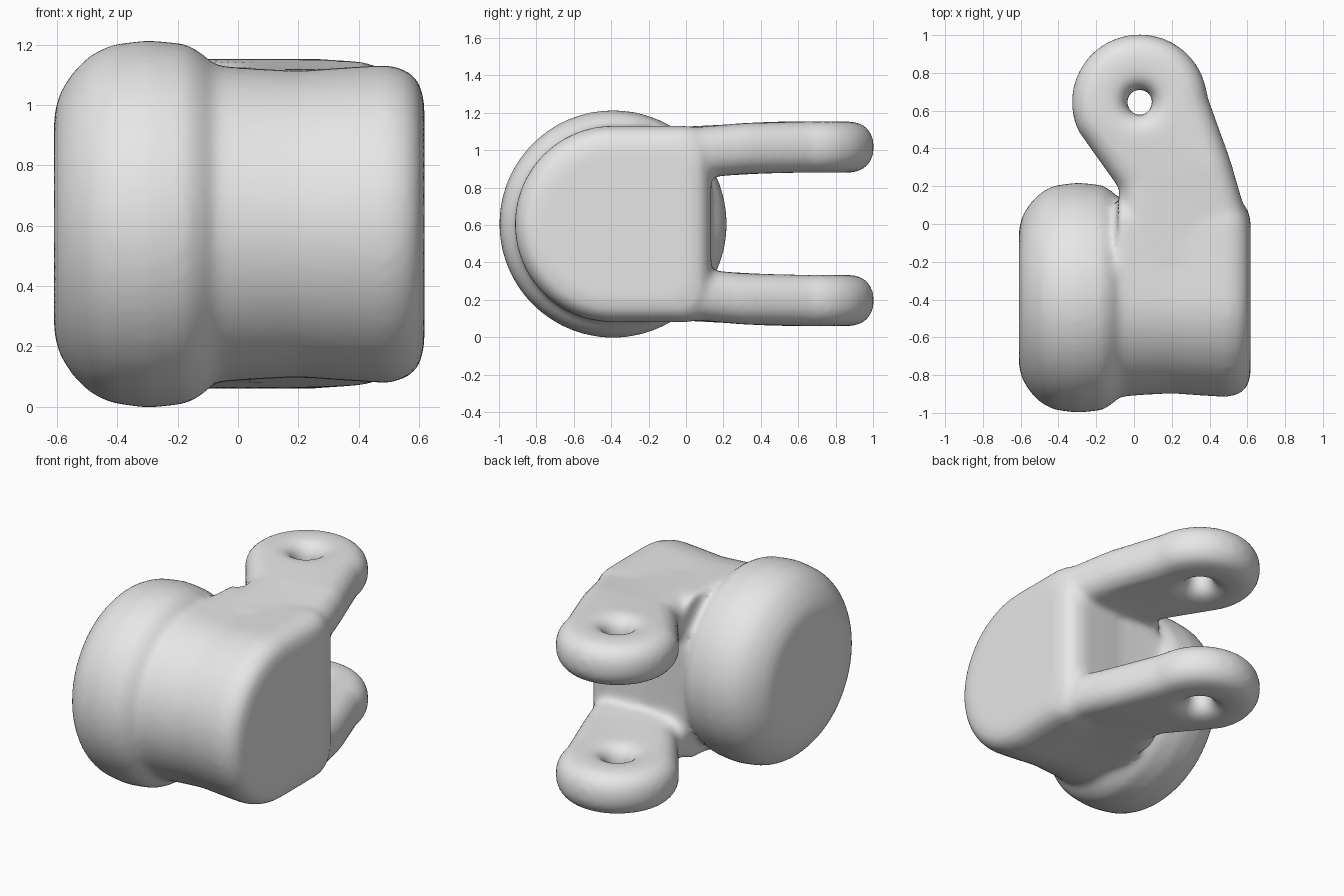
import bpy
import bmesh
from math import sin, cos, radians, pi
from mathutils import Vector

cube = bpy.data.objects.get("Cube")
if cube:
    bpy.data.objects.remove(cube, do_unlink=True)

AXIS_Y, AXIS_Z = -0.39, 0.605      # shared axis of drum and hub, along x

grey = bpy.data.materials.new("plain_grey")
grey.use_nodes = True
grey.diffuse_color = (0.8, 0.8, 0.8, 1)
grey.node_tree.nodes["Principled BSDF"].inputs["Base Color"].default_value = (0.8, 0.8, 0.8, 1)


def make_object(name, bm):
    bmesh.ops.recalc_face_normals(bm, faces=bm.faces)
    mesh = bpy.data.meshes.new(name)
    bm.to_mesh(mesh)
    bm.free()
    mesh.materials.append(grey)
    obj = bpy.data.objects.new(name, mesh)
    bpy.context.collection.objects.link(obj)
    return obj


def loft(name, profile, section):
    """Skin closed sections along x; profile holds (x, radius) pairs."""
    bm = bmesh.new()
    rings = [[bm.verts.new((x, AXIS_Y + y, AXIS_Z + z)) for y, z in section(r)]
             for x, r in profile]
    for a, b in zip(rings, rings[1:]):
        for i in range(len(a)):
            j = (i + 1) % len(a)
            bm.faces.new((a[i], a[j], b[j], b[i]))
    bm.faces.new(rings[0])
    bm.faces.new(rings[-1])
    return make_object(name, bm)


def circle(r, n=64):
    return [(r * cos(2 * pi * i / n), r * sin(2 * pi * i / n)) for i in range(n)]


def round_front(r, n=32, corner=0.13):
    """Half circle at the front, flat back with rounded corners."""
    front = [(-r * sin(pi * i / n), r * cos(pi * i / n)) for i in range(n + 1)]
    bend = [(r - corner + corner * sin(radians(a)), r - corner + corner * cos(radians(a)))
            for a in range(0, 91, 18)]
    return front + [(y, -z) for y, z in bend] + bend[::-1]


def arm(name, z0, z1):
    """Tapered lug with a rounded end and a flared eye."""
    centre = Vector((0.03, 0.645))
    arc = [centre + 0.36 * Vector((cos(radians(a)), sin(radians(a))))
           for a in range(5, 206, 8)]
    outline = [(0.58, -0.3), (0.6, 0.03), (0.51, 0.34)] + arc + [(-0.08, 0.19), (-0.05, -0.3)]
    eye = [centre + Vector(p) for p in circle(0.07, 24)]
    bm = bmesh.new()
    edges = []
    for loop in (outline, eye):
        vs = [bm.verts.new((p[0], p[1], z0)) for p in loop]
        edges += [bm.edges.new((vs[i - 1], vs[i])) for i in range(len(vs))]
    bmesh.ops.triangle_fill(bm, use_beauty=True, edges=edges)
    moved = bmesh.ops.extrude_face_region(bm, geom=bm.faces[:])["geom"]
    bmesh.ops.translate(bm, vec=(0, 0, z1 - z0),
                        verts=[g for g in moved if isinstance(g, bmesh.types.BMVert)])
    bmesh.ops.recalc_face_normals(bm, faces=bm.faces)

    # Round the rims of the eye, then the outer rims
    for offset, inner in ((0.1, True), (0.12, False)):
        rims = []
        for e in bm.edges:
            a, b = e.verts
            mid = (a.co + b.co).to_2d() / 2
            level = abs(a.co.z - b.co.z) < 1e-5 and min(abs(a.co.z - z0), abs(a.co.z - z1)) < 1e-5
            if level and e.calc_face_angle(0) > 1.2 and ((mid - centre).length < 0.1) == inner:
                rims.append(e)
        bmesh.ops.bevel(bm, geom=rims, offset=offset, segments=5, profile=0.5,
                        affect='EDGES', clamp_overlap=False)

    # Bend the root towards the middle so it sinks into the hub
    inward = 0.035 if z0 < AXIS_Z else -0.035
    for v in bm.verts:
        v.co.z += inward * min(1, max(0, (0.4 - v.co.y) / 0.4))
    return make_object(name, bm)


# Bulging drum on one side
drum = loft("drum", [(-0.61, 0.36), (-0.593, 0.43), (-0.55, 0.50), (-0.49, 0.56), (-0.42, 0.594),
                     (-0.30, 0.61), (-0.17, 0.597), (-0.11, 0.56), (-0.06, 0.50)], circle)

# Waisted hub beside it, flat at the back
hub = loft("hub", [(-0.085, 0.525), (0.05, 0.515), (0.2, 0.507), (0.35, 0.518), (0.5, 0.527),
                   (0.565, 0.507), (0.6, 0.47), (0.618, 0.41)], round_front)

# Pair of lugs reaching backwards
arms = [arm("upper_arm", 0.88, 1.153), arm("lower_arm", 0.06, 0.333)]

# Fuse the parts into one softly blended casting
bpy.ops.object.select_all(action='DESELECT')
for part in [drum, hub] + arms:
    part.select_set(True)
bpy.context.view_layer.objects.active = hub
bpy.ops.object.join()
hub.name = "forked_bracket"
remesh = hub.modifiers.new("fuse", 'REMESH')
remesh.mode = 'VOXEL'
remesh.voxel_size = 0.02
remesh.use_smooth_shade = True
soften = hub.modifiers.new("soften", 'SMOOTH')
soften.factor = 0.5
soften.iterations = 14
